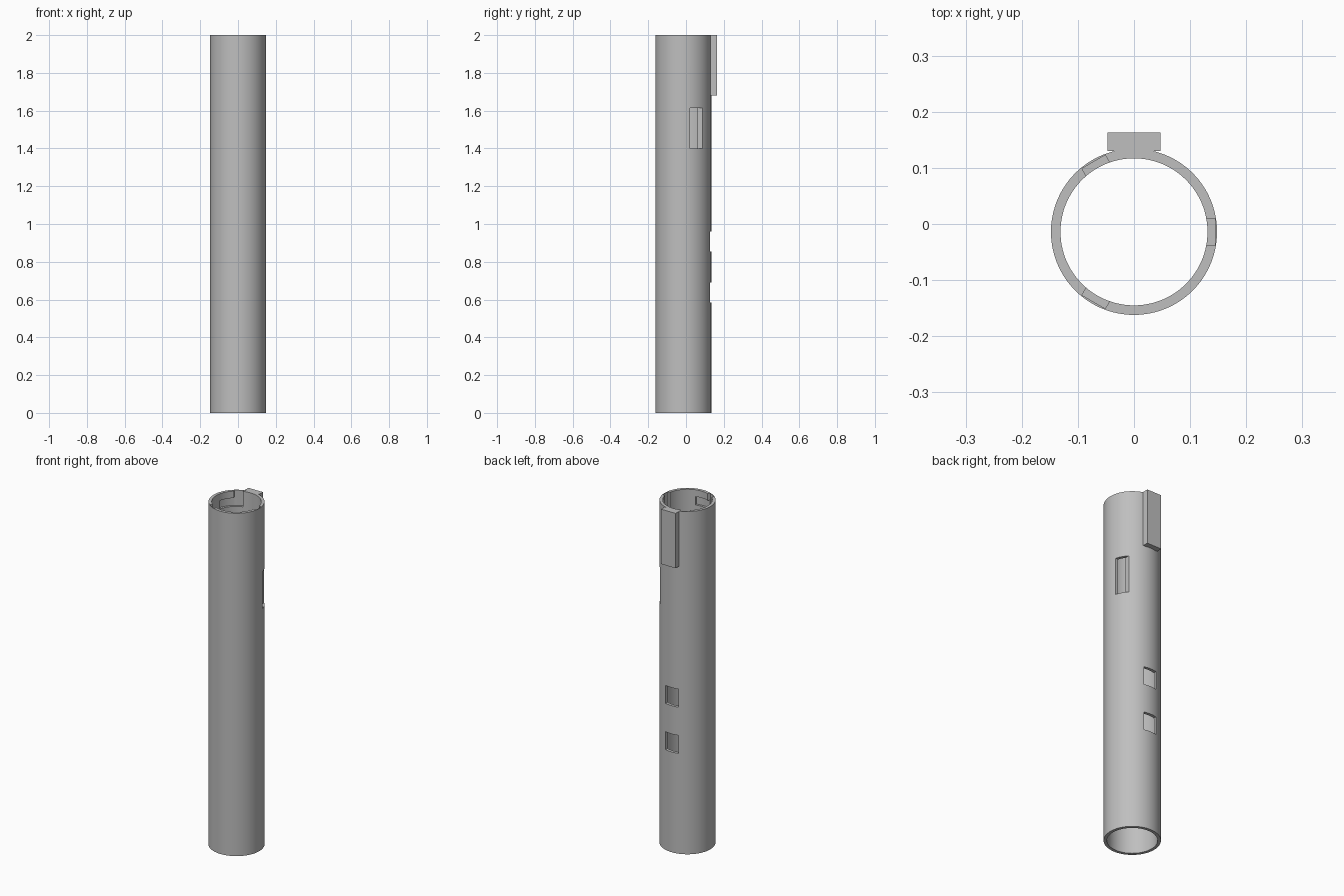
import bpy, bmesh, math
from mathutils import Matrix, Vector

cube = bpy.data.objects.get("Cube")
if cube:
    bpy.data.objects.remove(cube, do_unlink=True)

AXIS_Y = -0.014          # tube axis, offset to leave room for the rail
OUTER, INNER, POCKET = 0.148, 0.131, 0.144
HEIGHT = 2.0
SEGMENTS = 128

grey = bpy.data.materials.new("plain grey")
grey.use_nodes = True
colour = (0.52, 0.52, 0.52, 1)
grey.diffuse_color = colour
grey.node_tree.nodes["Principled BSDF"].inputs["Base Color"].default_value = colour


def prism(name, outline, z0, z1):
    """Closed solid made by lifting a flat outline from z0 to z1."""
    bm = bmesh.new()
    face = bm.faces.new([bm.verts.new((x, y, z0)) for x, y in outline])
    lifted = bmesh.ops.extrude_face_region(bm, geom=[face])["geom"]
    bmesh.ops.translate(bm, vec=(0, 0, z1 - z0),
                        verts=[g for g in lifted if isinstance(g, bmesh.types.BMVert)])
    bmesh.ops.recalc_face_normals(bm, faces=bm.faces[:])
    mesh = bpy.data.meshes.new(name)
    bm.to_mesh(mesh)
    bm.free()
    mesh.materials.append(grey)
    obj = bpy.data.objects.new(name, mesh)
    bpy.context.collection.objects.link(obj)
    return obj


def rect(x0, x1, y0, y1):
    return [(x0, y0), (x1, y0), (x1, y1), (x0, y1)]


def arc(radius, start, end, steps):
    angles = [math.radians(start + (end - start) * i / steps) for i in range(steps + 1)]
    return [(radius * math.cos(a), radius * math.sin(a)) for a in angles]


def activate(obj):
    bpy.ops.object.select_all(action="DESELECT")
    obj.select_set(True)
    bpy.context.view_layer.objects.active = obj


def cut(target, cutter, turn=0):
    """Subtract a cutter, turned about the tube axis, and discard it."""
    cutter.data.transform(Matrix.Rotation(math.radians(turn), 4, "Z"))
    cutter.hide_render = True
    mod = target.modifiers.new("cut", "BOOLEAN")
    mod.operation, mod.solver, mod.object = "DIFFERENCE", "EXACT", cutter
    activate(target)
    bpy.ops.object.modifier_apply(modifier=mod.name)
    bpy.data.objects.remove(cutter, do_unlink=True)


# Hollow tube, built around the origin
tube = prism("tube", arc(OUTER, 0, 360, SEGMENTS)[:-1], 0, HEIGHT)
cut(tube, prism("bore", arc(INNER, 0, 360, SEGMENTS)[:-1], -0.1, HEIGHT + 0.1))

# Three L-shaped locking channels inside the top rim
for turn in (0, 120, 240):
    cut(tube, prism("entry_slot", rect(0.11, POCKET, -0.024, 0.024), 1.91, HEIGHT + 0.1), turn)
    sector = arc(POCKET, 0, 46, 24) + arc(0.12, 46, 0, 24)
    cut(tube, prism("lock_slot", sector, 1.911, 1.96), turn)

# Side window cut squarely across the wall
cut(tube, prism("side_window", rect(0.108, 0.2, 0.036, 0.2), 1.4, 1.615))

# Two square openings in the back
for z in (0.585, 0.855):
    cut(tube, prism("back_opening", rect(-0.041, 0.041, 0.08, 0.2), z, z + 0.105))

tube.data.transform(Matrix.Translation(Vector((0, AXIS_Y, 0))))
activate(tube)
bpy.ops.object.shade_smooth_by_angle(angle=math.radians(30))

# Mounting rail on the upper back
prism("mounting_rail", rect(-0.047, 0.047, 0.13, 0.163), 1.68, HEIGHT)
